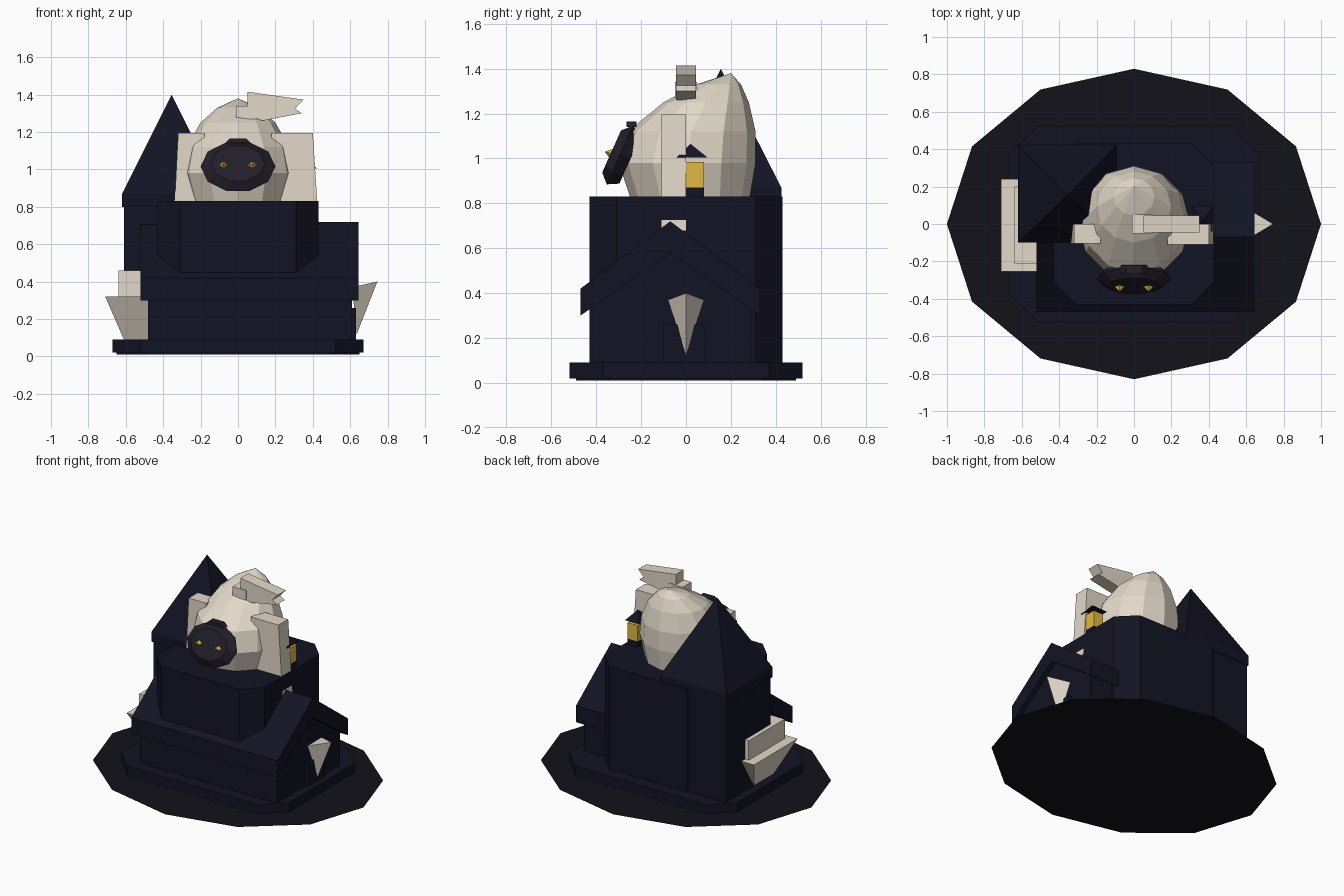
import bpy, bmesh, math
from mathutils import Matrix, Vector

if "Cube" in bpy.data.objects:
    bpy.data.objects.remove(bpy.data.objects["Cube"])


def mat(name, r, g, b):
    m = bpy.data.materials.new(name)
    m.diffuse_color = (r, g, b, 1)
    m.use_nodes = True
    m.node_tree.nodes["Principled BSDF"].inputs["Base Color"].default_value = m.diffuse_color
    return m


NAVY = mat("navy", 0.006, 0.007, 0.017)
SOIL = mat("soil", 0.006, 0.006, 0.010)
BONE = mat("bone", 0.76, 0.69, 0.58)
DARK = mat("mask_dark", 0.016, 0.013, 0.022)
GOLD = mat("gold", 0.75, 0.48, 0.06)


def finish(name, bm, m):
    bmesh.ops.recalc_face_normals(bm, faces=bm.faces[:])
    me = bpy.data.meshes.new(name)
    bm.to_mesh(me)
    bm.free()
    me.materials.append(m)
    o = bpy.data.objects.new(name, me)
    bpy.context.collection.objects.link(o)
    return o


def loft(name, rings, m):
    """Skin a list of equal-length point rings; a one-point ring closes to a tip."""
    bm = bmesh.new()
    vs = [[bm.verts.new(p) for p in r] for r in rings]
    for a, b in zip(vs, vs[1:]):
        n = max(len(a), len(b))
        for i in range(n):
            j = (i + 1) % n
            if len(a) == 1:
                bm.faces.new((a[0], b[j], b[i]))
            elif len(b) == 1:
                bm.faces.new((a[i], a[j], b[0]))
            else:
                bm.faces.new((a[i], a[j], b[j], b[i]))
    for r in (vs[0], vs[-1]):
        if len(r) > 2:
            bm.faces.new(r)
    return finish(name, bm, m)


def rect(x0, x1, y0, y1, z):
    return [(x0, y0, z), (x1, y0, z), (x1, y1, z), (x0, y1, z)]


def box(name, x0, x1, y0, y1, z0, z1, m):
    return loft(name, [rect(x0, x1, y0, y1, z0), rect(x0, x1, y0, y1, z1)], m)


def octo(hx, hy, c, z):
    return [(-hx + c, -hy, z), (hx - c, -hy, z), (hx, -hy + c, z), (hx, hy - c, z),
            (hx - c, hy, z), (-hx + c, hy, z), (-hx, hy - c, z), (-hx, -hy + c, z)]


def oval(n, rx, ry, cy, z):
    return [(rx * math.sin(2 * math.pi * i / n),
             cy - ry * math.cos(2 * math.pi * i / n), z) for i in range(n)]


# Flat twelve-sided ground patch
bm = bmesh.new()
bm.faces.new([bm.verts.new(p) for p in oval(12, 1.0, 0.83, 0, 0)])
finish("ground_patch", bm, SOIL)

# Stepped plinth and tall main block with chamfered corners
loft("plinth_foot", [octo(0.65, 0.49, 0.15, 0.01), octo(0.65, 0.49, 0.15, 0.03)], NAVY)
loft("plinth", [octo(0.67, 0.52, 0.15, 0.02), octo(0.67, 0.52, 0.15, 0.09)], NAVY)
loft("main_block", [octo(0.43, 0.43, 0.12, 0.09), octo(0.43, 0.43, 0.12, 0.83)], NAVY)

# Gabled wing: walls under a thick folded roof
wall = [(-0.43, 0.09), (0.29, 0.09), (0.29, 0.35), (-0.07, 0.6), (-0.43, 0.35)]
loft("wing_walls", [[(x, y, z) for y, z in wall] for x in (-0.48, 0.61)], NAVY)
roof = [(-0.47, 0.42), (-0.07, 0.72), (0.33, 0.42), (0.33, 0.30), (-0.07, 0.58), (-0.47, 0.30)]
loft("wing_roof", [[(x, y, z) for y, z in roof] for x in (-0.52, 0.645)], NAVY)
box("side_door", 0.60, 0.63, -0.10, 0.09, 0.09, 0.26, NAVY)

# Corner tower with pointed roof
box("tower", -0.61, -0.10, -0.09, 0.42, 0.09, 0.82, NAVY)
loft("tower_roof", [rect(-0.62, -0.09, -0.10, 0.425, 0.80),
                    rect(-0.62, -0.09, -0.10, 0.425, 0.87), [(-0.355, 0.155, 1.40)]], NAVY)

# Egg-shaped head, crown leaning back
head = [(0.25, 0.26, 0.02, 0.80), (0.30, 0.305, 0.005, 0.98), (0.275, 0.285, 0.025, 1.12),
        (0.20, 0.19, 0.09, 1.25), (0.11, 0.10, 0.145, 1.33)]
loft("head", [oval(12, *r) for r in head] + [[(0, 0.20, 1.38)]], BONE)

# Dark face mask, tilted back
tilt = Matrix.Translation((0, -0.295, 1.015)) @ Matrix.Rotation(math.radians(-24), 4, 'X')
rings = []
for s, y in ((0.82, 0.05), (1.0, 0.0), (0.72, -0.04)):
    rings.append([tilt @ Vector((0.2 * s * math.sin(math.pi * (2 * i + 1) / 10), y,
                                 0.15 * s * math.cos(math.pi * (2 * i + 1) / 10)))
                  for i in range(10)])
loft("face_mask", rings, DARK)
loft("brow", [[(-0.07, y, 1.14), (0.07, y, 1.14), (0.045, y, 1.165), (-0.045, y, 1.165)]
              for y in (-0.265, -0.22)], DARK)

# Diamond eyes
for side, sx in (("left", -1), ("right", 1)):
    c = sx * 0.077
    loft("eye_" + side, [[(c - 0.038, -0.325, 1.02), (c, -0.335, 0.995),
                          (c + 0.038, -0.325, 1.02), (c, -0.32, 1.045)],
                         [(c, -0.362, 1.03)]], GOLD)

# Shoulder slabs beside the head
loft("slab_right", [rect(0.18, 0.433, -0.11, 0.0, 0.68), rect(0.18, 0.40, -0.11, 0.0, 1.195)], BONE)
loft("slab_left", [rect(-0.34, -0.18, -0.105, 0.0, 0.80), rect(-0.32, -0.18, -0.105, 0.0, 1.195)], BONE)

# Lantern with small pointed cap
box("lantern", 0.33, 0.41, 0.0, 0.08, 0.87, 0.985, GOLD)
box("lantern_base", 0.33, 0.41, 0.0, 0.08, 0.82, 0.87, NAVY)
loft("lantern_cap", [rect(0.31, 0.42, -0.04, 0.095, 1.005), [(0.37, 0.02, 1.065)]], NAVY)

# Notched pennant and its stub on the crown
box("pennant_stub", -0.01, 0.10, -0.05, 0.05, 1.27, 1.34, BONE)
flag = [(0.05, 1.415), (0.35, 1.373), (0.305, 1.325), (0.34, 1.30), (0.13, 1.26), (0.05, 1.29)]
loft("pennant", [[(x, y, z) for x, z in flag] for y in (-0.045, 0.045)], BONE)

# Tapered trough and back board on the left wall
loft("side_trough", [rect(-0.61, -0.48, -0.13, 0.10, 0.09),
                     rect(-0.71, -0.48, -0.255, 0.24, 0.32)], BONE)
box("side_board", -0.64, -0.52, -0.21, 0.20, 0.31, 0.46, BONE)

# Spike hanging on the right gable
loft("gable_spike", [[(0.61, -0.08, 0.37), (0.745, 0.0, 0.40), (0.61, 0.08, 0.37)],
                     [(0.635, 0.0, 0.12)]], BONE)
